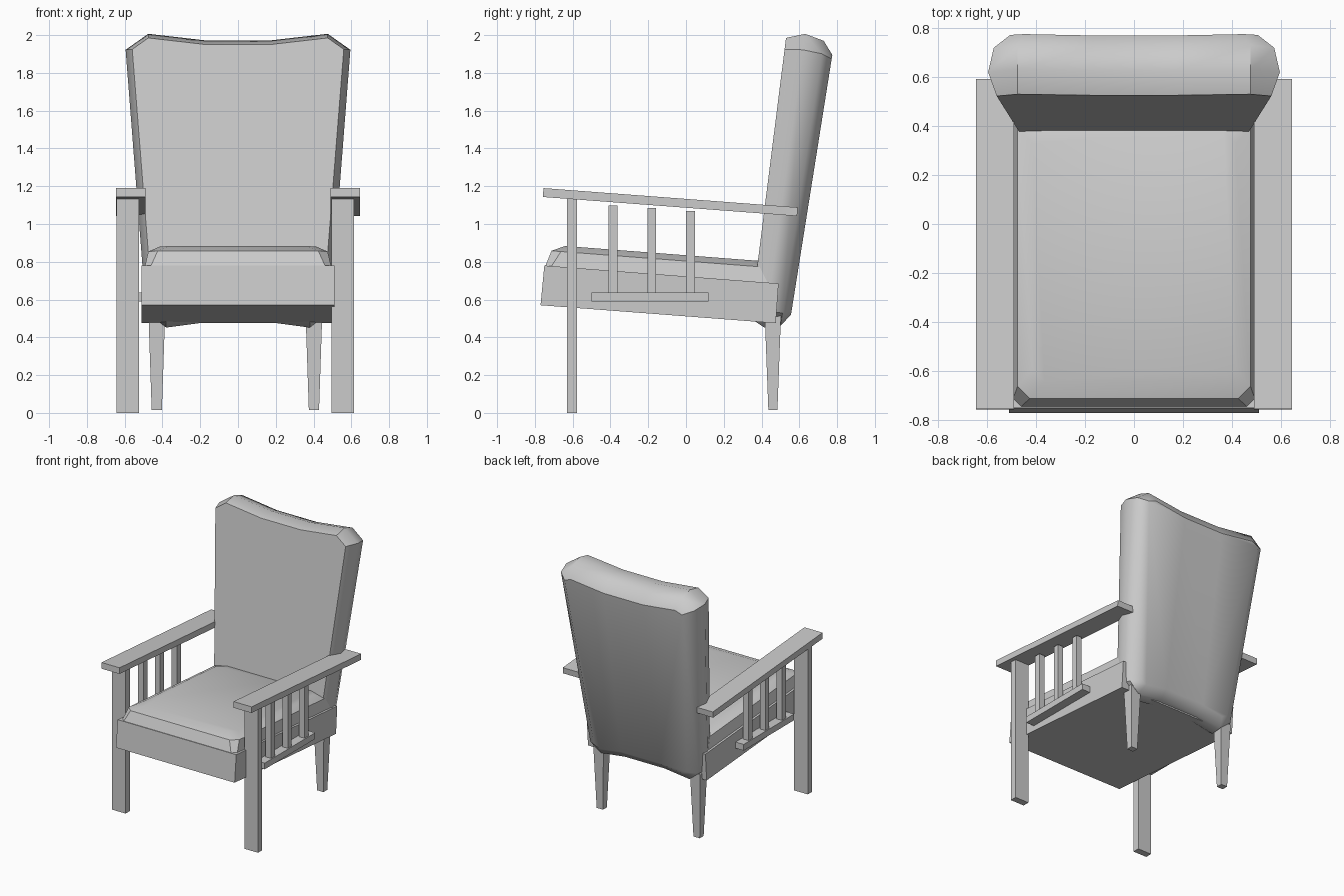
import bpy, bmesh, math

if "Cube" in bpy.data.objects:
    bpy.data.objects.remove(bpy.data.objects["Cube"])


def make(name, verts, faces, smooth=None):
    mesh = bpy.data.meshes.new(name)
    bm = bmesh.new()
    vs = [bm.verts.new(v) for v in verts]
    for f in faces:
        bm.faces.new([vs[i] for i in f])
    bmesh.ops.recalc_face_normals(bm, faces=bm.faces)
    bm.to_mesh(mesh)
    bm.free()
    ob = bpy.data.objects.new(name, mesh)
    bpy.context.collection.objects.link(ob)
    if smooth:
        bpy.ops.object.select_all(action='DESELECT')
        ob.select_set(True)
        bpy.context.view_layer.objects.active = ob
        bpy.ops.object.shade_smooth_by_angle(angle=math.radians(smooth))
    return ob


def loft(name, rings, smooth=None):
    """Closed solid through rings that have equal point counts."""
    n = len(rings[0])
    verts = [p for r in rings for p in r]
    faces = [list(range(n)), [(len(rings) - 1) * n + i for i in range(n)]]
    for k in range(len(rings) - 1):
        for i in range(n):
            j = (i + 1) % n
            faces.append([k * n + i, k * n + j, (k + 1) * n + j, (k + 1) * n + i])
    return make(name, verts, faces, smooth)


def extrude_x(name, profile, x0, x1):
    """Side profile of (y, z) points swept between two x positions."""
    return loft(name, [[(x, y, z) for y, z in profile] for x in (x0, x1)])


def box(name, x0, x1, y0, y1, z0, z1):
    return extrude_x(name, [(y0, z0), (y1, z0), (y1, z1), (y0, z1)], x0, x1)


# Seat frame, sloping down to the rear
extrude_x("seat_frame", [(-0.77, 0.57), (0.475, 0.475), (0.49, 0.685), (-0.75, 0.78)], -0.51, 0.51)


# Seat cushion: chamfered rings lying on the sloping frame
def cushion_ring(hx, y0, y1, cut, h):
    pts = [(-hx, y0 + cut), (-hx + cut, y0), (hx - cut, y0), (hx, y0 + cut),
           (hx, y1 - cut), (hx - cut, y1), (-hx + cut, y1), (-hx, y1 - cut)]
    return [(x, y, 0.78 - 0.0766 * (y + 0.75) + h) for x, y in pts]


loft("seat_cushion", [cushion_ring(0.495, -0.748, 0.468, 0.03, -0.01),
                      cushion_ring(0.475, -0.712, 0.44, 0.05, 0.081),
                      cushion_ring(0.415, -0.64, 0.38, 0.05, 0.112)], 35)


# Backrest: padded slab leaning back, wider at the top, with dipped ends
def back_ring(d, s):
    top, bot = 1.985, 0.50
    half = [(0.17, top - 0.035 + s), (0.475, top + s), (0.56 + s, top - 0.06 + s * 0.3),
            (0.452 + s, bot + 0.06 - s * 0.3), (0.38, bot - s), (0.17, bot + 0.028 - s)]
    if s < 0:
        half[1] = (0.475 + s * 0.5, half[1][1])
        half[4] = (0.38 + s * 0.5, half[4][1])
    ring = []
    for x, v in half + [(-x, v) for x, v in reversed(half)]:
        front = 0.52 + 0.126 * (v - 1.91)
        rear = 0.765 + 0.159 * (v - 1.87)
        ring.append((x, front + (rear - front) * d, v - 0.035 * d))
    return ring


loft("backrest", [back_ring(0, 0), back_ring(0.38, 0.035),
                  back_ring(0.78, 0.012), back_ring(1, -0.055)], 40)

# Arms, slats and side rails
for side, s in (("left", -1), ("right", 1)):
    extrude_x(side + "_armrest", [(-0.757, 1.143), (0.588, 1.042), (0.592, 1.088), (-0.755, 1.19)],
              s * 0.49, s * 0.645)
    box(side + "_lower_rail", s * 0.505, s * 0.58, -0.50, 0.12, 0.59, 0.638)
    for i, y in enumerate((-0.41, -0.205, 0.0)):
        top = 1.125 - 0.075 * (y + 0.757)
        box(f"{side}_slat_{i + 1}", s * 0.525, s * 0.572, y, y + 0.047, 0.63, top)

# Front legs
for side, x0, x1 in (("left", -0.642, -0.525), ("right", 0.495, 0.613)):
    box(side + "_front_leg", x0, x1, -0.63, -0.578, 0, 1.15)

# Tapered rear legs
for side, cx in (("left", -0.43), ("right", 0.402)):
    loft(side + "_rear_leg", [[(cx + a * w, 0.46 + b * t, z) for a, b in
                               ((-1, -1), (1, -1), (1, 1), (-1, 1))]
                              for w, t, z in ((0.027, 0.024, 0.015), (0.044, 0.043, 0.52))])
